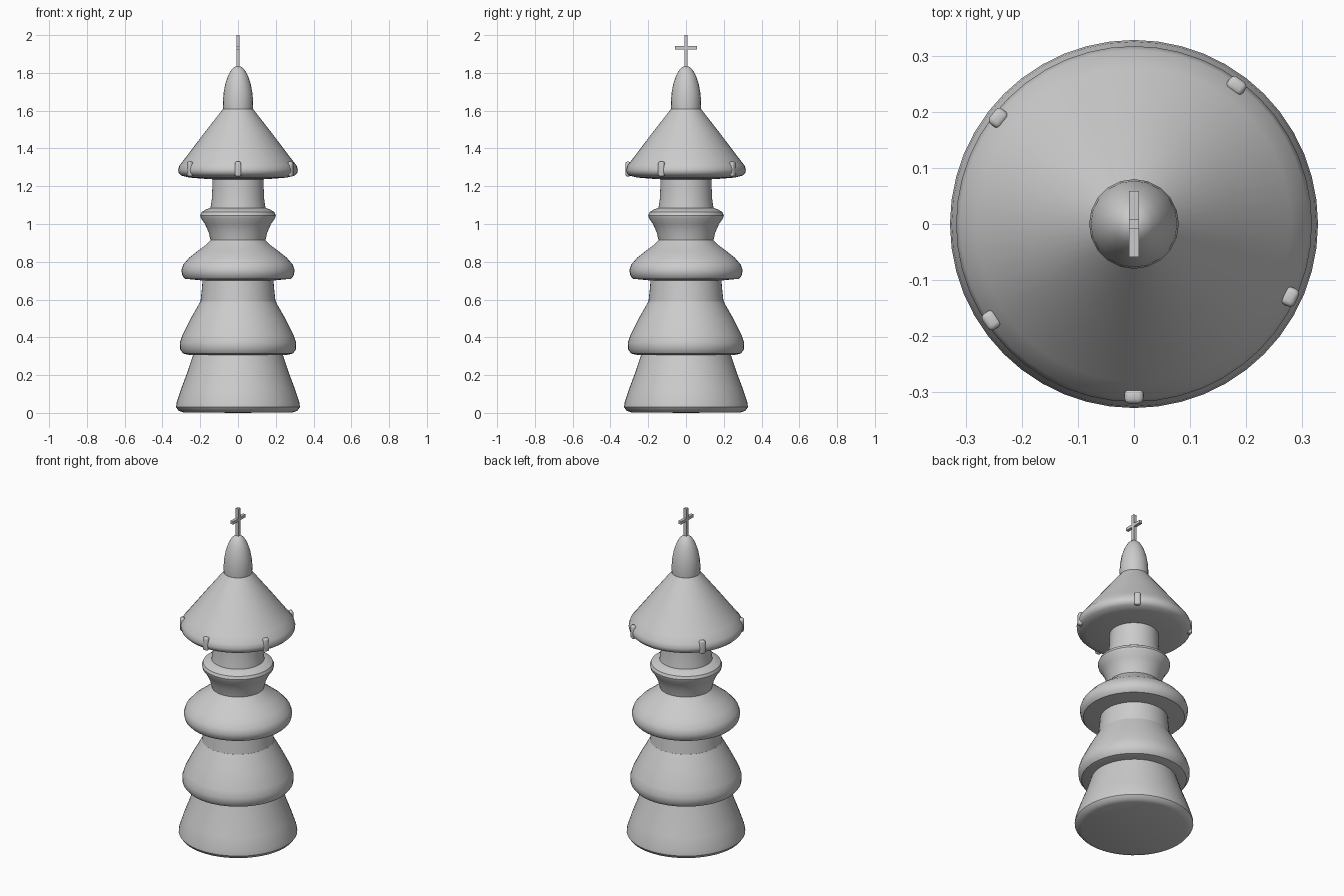
import bpy, bmesh, math
from mathutils import Matrix, Vector

if "Cube" in bpy.data.objects:
    bpy.data.objects.remove(bpy.data.objects["Cube"])


def lathe(name, profile, sides=48, angle=35):
    # Revolve (radius, z) points around z; zero radius closes to a pole
    bm = bmesh.new()
    rings = []
    for r, z in profile:
        if r == 0:
            rings.append([bm.verts.new((0, 0, z))] * sides)
        else:
            rings.append([bm.verts.new((r * math.cos(2 * math.pi * i / sides),
                                        r * math.sin(2 * math.pi * i / sides), z))
                          for i in range(sides)])
    for a, b in zip(rings, rings[1:]):
        for i in range(sides):
            j = (i + 1) % sides
            bm.faces.new(list(dict.fromkeys((a[i], a[j], b[j], b[i]))))
    return finish(name, bm, angle)


def finish(name, bm, angle=None):
    bmesh.ops.recalc_face_normals(bm, faces=bm.faces)
    mesh = bpy.data.meshes.new(name)
    bm.to_mesh(mesh)
    bm.free()
    ob = bpy.data.objects.new(name, mesh)
    bpy.context.collection.objects.link(ob)
    if angle:
        bpy.ops.object.select_all(action='DESELECT')
        bpy.context.view_layer.objects.active = ob
        ob.select_set(True)
        bpy.ops.object.shade_smooth_by_angle(angle=math.radians(angle))
    return ob


def box(name, loc, size, turn=0, bevel=0):
    bm = bmesh.new()
    bmesh.ops.create_cube(bm, size=1)
    bmesh.ops.scale(bm, vec=Vector(size), verts=bm.verts)
    if bevel:
        bmesh.ops.bevel(bm, geom=list(bm.edges), offset=bevel, segments=3,
                        profile=0.5, affect='EDGES')
    bmesh.ops.transform(bm, matrix=Matrix.Translation(loc) @ Matrix.Rotation(turn, 4, 'Z'),
                        verts=bm.verts)
    return finish(name, bm, 35 if bevel else None)


# Flared foot
lathe("foot", [(0, 0), (0.29, 0.003), (0.315, 0.012), (0.328, 0.03), (0.325, 0.055),
               (0.30, 0.13), (0.27, 0.21), (0.237, 0.31), (0, 0.31)])

# Lower bell tier and its collar
lathe("lower_tier", [(0, 0.305), (0.255, 0.306), (0.29, 0.314), (0.306, 0.335),
                     (0.308, 0.37), (0.295, 0.41), (0.25, 0.50), (0.199, 0.59), (0, 0.59)])
lathe("lower_collar", [(0, 0.58), (0.199, 0.585), (0.192, 0.65), (0.187, 0.71), (0, 0.71)])

# Middle bell tier
lathe("middle_tier", [(0, 0.70), (0.19, 0.701), (0.28, 0.71), (0.294, 0.725),
                      (0.30, 0.755), (0.29, 0.785), (0.258, 0.822), (0.21, 0.86),
                      (0.17, 0.89), (0.145, 0.915), (0, 0.915)])

# Waist ring and neck
lathe("waist_ring", [(0, 0.91), (0.145, 0.913), (0.155, 0.955), (0.175, 1.00),
                     (0.196, 1.03), (0.20, 1.046), (0.193, 1.063), (0.17, 1.077),
                     (0.145, 1.085), (0, 1.085)])
lathe("neck", [(0, 1.08), (0.146, 1.083), (0.139, 1.13), (0.136, 1.19), (0.135, 1.245), (0, 1.245)])

# Conical roof
lathe("roof", [(0, 1.236), (0.15, 1.237), (0.26, 1.246), (0.30, 1.256), (0.314, 1.27),
               (0.317, 1.287), (0.31, 1.31), (0.28, 1.348), (0.18, 1.48), (0.079, 1.61), (0, 1.61)])

# Small tabs around the roof rim
for k, deg in enumerate((-90, -25, 53.5, 142, 214)):
    a = math.radians(deg)
    box(f"roof_tab_{k + 1}", (0.307 * math.cos(a), 0.307 * math.sin(a), 1.291),
        (0.026, 0.034, 0.078), a, 0.009)

# Dome
lathe("dome", [(0, 1.605), (0.078, 1.607), (0.08, 1.64), (0.077, 1.69), (0.068, 1.74),
               (0.053, 1.785), (0.035, 1.817), (0.018, 1.832), (0, 1.836)], 20)

# Cross
box("cross_post", (0, 0, 1.91), (0.018, 0.018, 0.18))
box("cross_arm", (0, 0, 1.933), (0.018, 0.118, 0.018))
